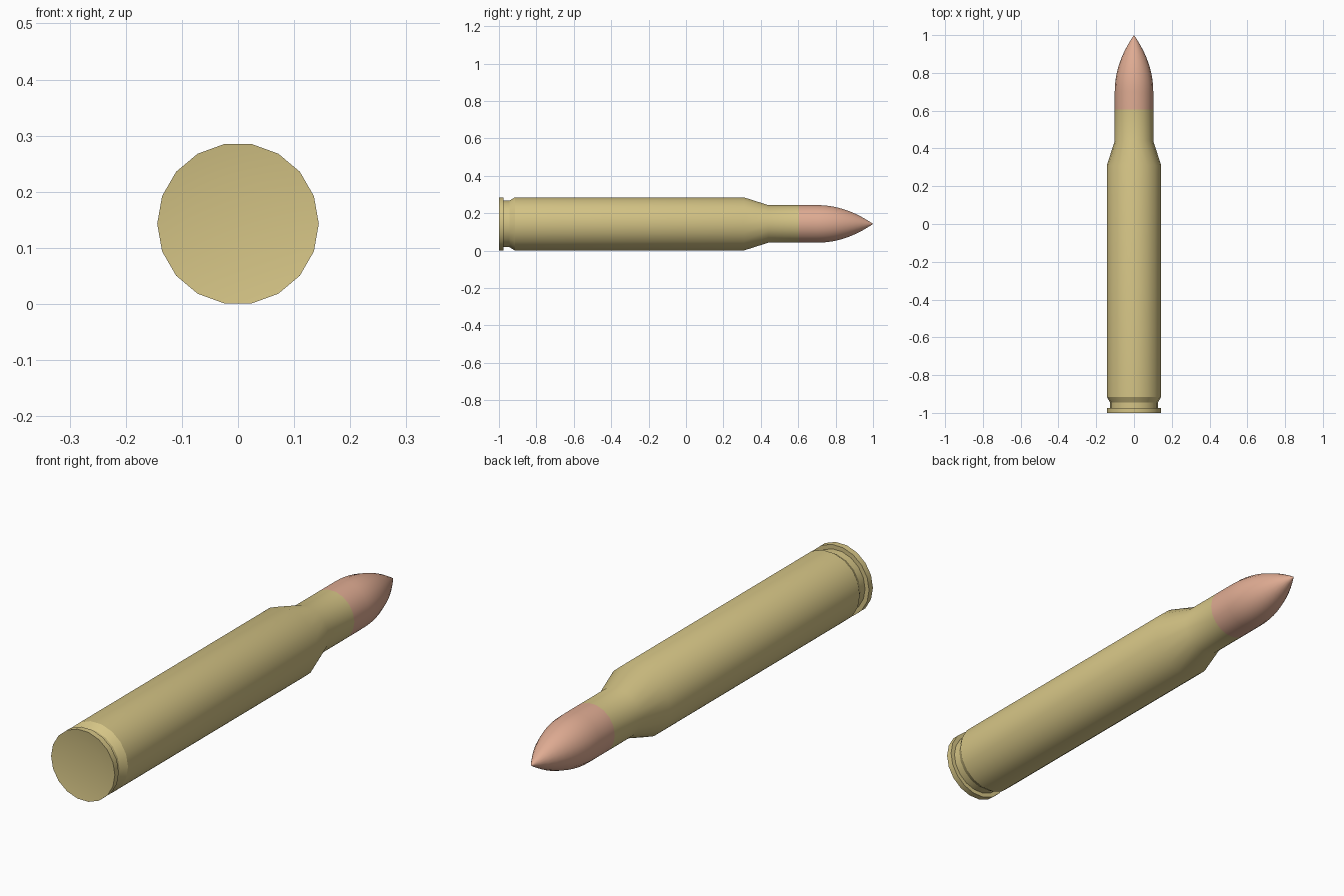
import bpy, bmesh, math

if "Cube" in bpy.data.objects:
    bpy.data.objects.remove(bpy.data.objects["Cube"])

SIDES = 18
AXIS_Z = 0.143


def material(name, rgb):
    m = bpy.data.materials.new(name)
    m.diffuse_color = (*rgb, 1)
    m.use_nodes = True
    m.node_tree.nodes["Principled BSDF"].inputs["Base Color"].default_value = m.diffuse_color
    return m


def lathe(name, profile, mat):
    """Revolve (y, radius) points around the long axis; radius 0 makes a pole."""
    bm = bmesh.new()
    rings = []
    for y, r in profile:
        if r == 0:
            rings.append([bm.verts.new((0, y, AXIS_Z))] * SIDES)
        else:
            rings.append([bm.verts.new((r * math.cos(a), y, AXIS_Z + r * math.sin(a)))
                          for a in (2 * math.pi * i / SIDES for i in range(SIDES))])
    for a, b in zip(rings, rings[1:]):
        for i in range(SIDES):
            j = (i + 1) % SIDES
            bm.faces.new(dict.fromkeys((a[i], b[i], b[j], a[j])))
    bmesh.ops.recalc_face_normals(bm, faces=bm.faces)
    # make sure the faces point away from the axis
    bm.normal_update()
    f = max(bm.faces, key=lambda f: f.calc_area())
    c = f.calc_center_median()
    if f.normal.x * c.x + f.normal.z * (c.z - AXIS_Z) < 0:
        bmesh.ops.reverse_faces(bm, faces=bm.faces)
    me = bpy.data.meshes.new(name)
    bm.to_mesh(me)
    bm.free()
    me.materials.append(mat)
    ob = bpy.data.objects.new(name, me)
    bpy.context.collection.objects.link(ob)
    bpy.ops.object.select_all(action='DESELECT')
    ob.select_set(True)
    bpy.context.view_layer.objects.active = ob
    bpy.ops.object.shade_smooth_by_angle(angle=math.radians(30))
    return ob


brass = material("brass", (0.66, 0.55, 0.235))
copper = material("copper", (0.74, 0.41, 0.29))

# Case: dished base, rim, extractor groove, body, shoulder, neck
lathe("case", [
    (-0.992, 0), (-0.992, 0.086), (-1.0, 0.144), (-0.975, 0.144),
    (-0.975, 0.126), (-0.945, 0.126), (-0.915, 0.144),
    (0.31, 0.144), (0.44, 0.102), (0.605, 0.102)], brass)

# Projectile: short straight shank, then a curved point
STEPS = 10
ogive = [(0.70 + 0.30 * t, 0.102 * (1 - t ** 2.05))
         for t in (i / STEPS for i in range(STEPS))]
lathe("projectile", [(0.605, 0.102)] + ogive + [(0.992, 0.006), (1.0, 0)], copper)
